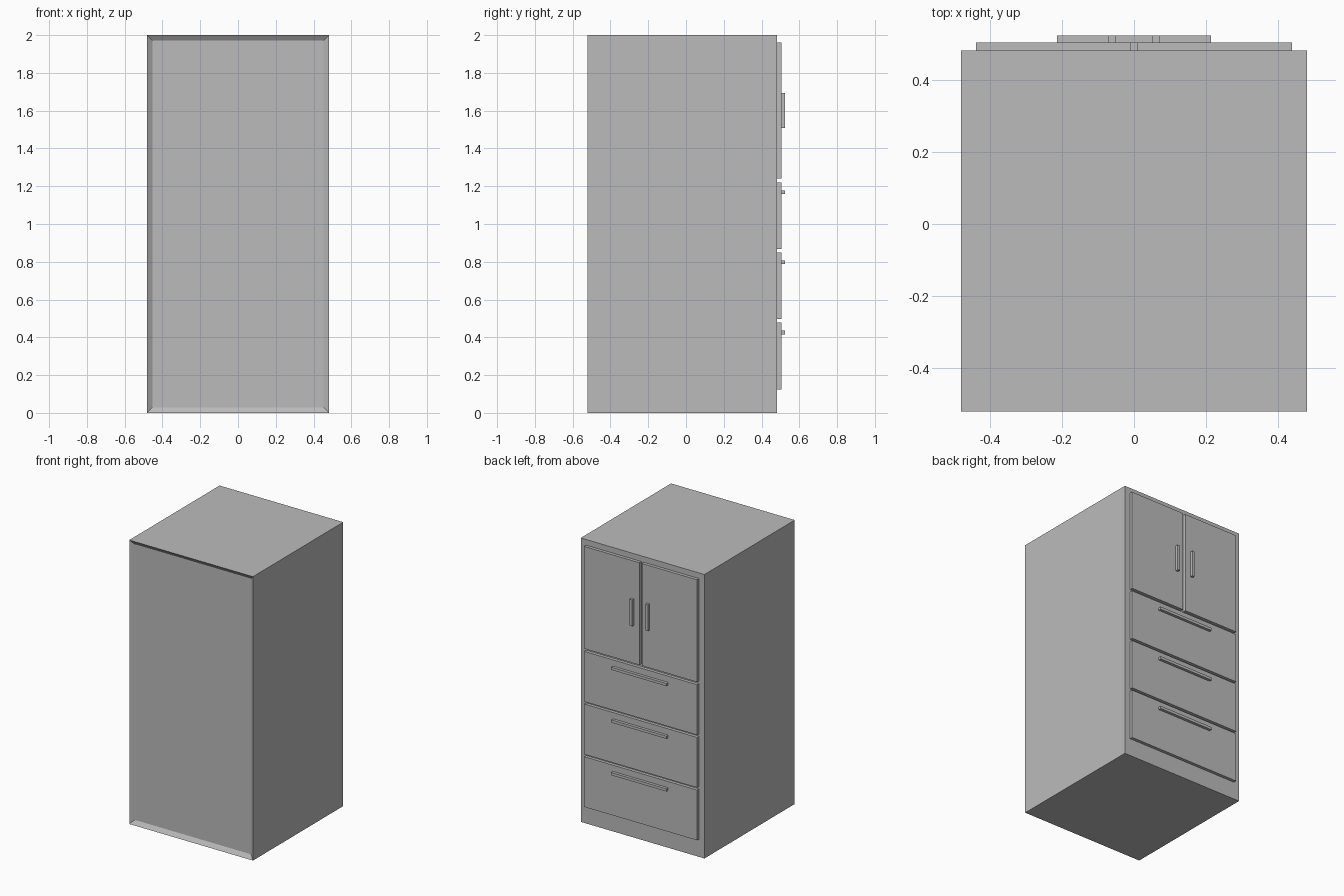
import bpy
import bmesh
from mathutils import Vector

default = bpy.data.objects.get("Cube")
if default:
    bpy.data.objects.remove(default, do_unlink=True)

# Single flat grey for the whole cabinet
grey = bpy.data.materials.new("cabinet_grey")
grey.use_nodes = True
colour = (0.5, 0.5, 0.5, 1)
grey.diffuse_color = colour
grey.node_tree.nodes["Principled BSDF"].inputs["Base Color"].default_value = colour

CARCASS_BACK = -0.522
FACE = 0.483      # plane the doors are mounted on
DOOR = 0.505      # outer plane of doors and drawers
HANDLE = 0.525    # outer plane of the handles


def box(name, x, y, z, edit=None):
    """Box spanning the (min, max) ranges, with an optional bmesh edit."""
    bm = bmesh.new()
    bmesh.ops.create_cube(bm, size=1)
    lo, hi = (Vector(corner) for corner in zip(x, y, z))
    for v in bm.verts:
        v.co = [lo[i] + (v.co[i] + 0.5) * (hi[i] - lo[i]) for i in range(3)]
    if edit:
        edit(bm)
    mesh = bpy.data.meshes.new(name)
    bm.to_mesh(mesh)
    bm.free()
    mesh.materials.append(grey)
    obj = bpy.data.objects.new(name, mesh)
    bpy.context.collection.objects.link(obj)
    return obj


def recess_panel(bm):
    """Sink a framed panel into the -y face."""
    bm.normal_update()
    face = min(bm.faces, key=lambda f: f.calc_center_median().y)
    bmesh.ops.inset_region(bm, faces=[face], thickness=0.041)
    bmesh.ops.translate(bm, verts=face.verts, vec=(0, 0.02, 0))


# Carcass with its recessed panel
box("carcass", (-0.482, 0.482), (CARCASS_BACK, FACE), (0, 2), recess_panel)

# Pair of doors with upright handles
for side, s in (("left", 1), ("right", -1)):
    box(side + "_door", sorted((s * 0.01, s * 0.44)), (FACE, DOOR), (1.24, 1.96))
    box(side + "_door_handle", sorted((s * 0.052, s * 0.071)),
        (DOOR, HANDLE), (1.508, 1.694))

# Three drawers with long bar handles
for i, name in enumerate(("lower", "middle", "upper")):
    z = 0.125 + i * 0.371
    box(name + "_drawer", (-0.44, 0.44), (FACE, DOOR), (z, z + 0.354))
    box(name + "_drawer_handle", (-0.215, 0.215), (DOOR, HANDLE),
        (z + 0.291, z + 0.31))
